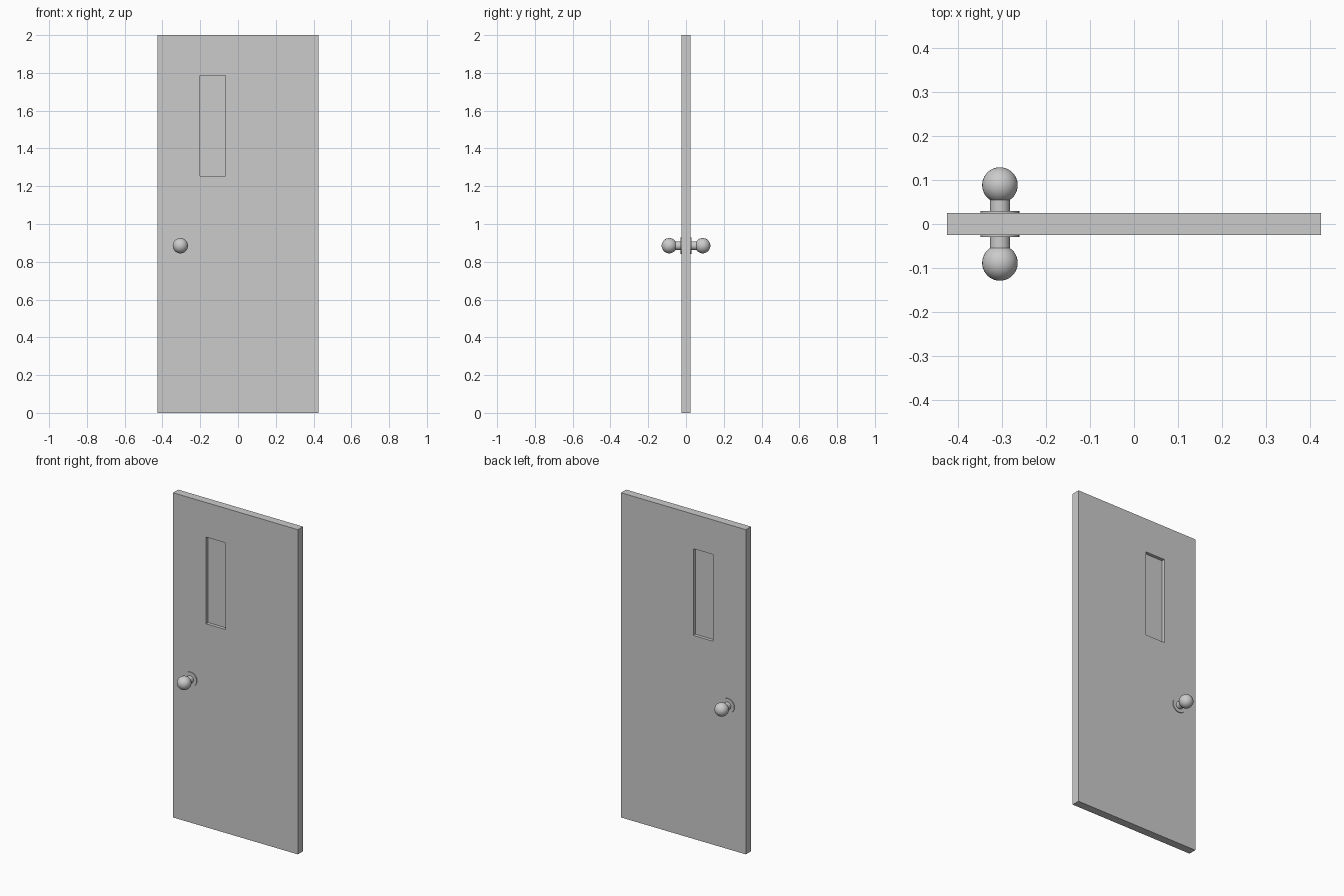
import bpy, bmesh
from math import sin, cos, pi, radians
from mathutils import Matrix

if "Cube" in bpy.data.objects:
    bpy.data.objects.remove(bpy.data.objects["Cube"])

WIN_X, WIN_Z = (-0.2, -0.067), (1.253, 1.787)
KNOB_X, KNOB_Z = -0.305, 0.885


def box(name, xr, yr, zr):
    bpy.ops.mesh.primitive_cube_add(
        size=1, location=[(a + b) / 2 for a, b in (xr, yr, zr)])
    ob = bpy.context.object
    ob.name = name
    ob.scale = [b - a for a, b in (xr, yr, zr)]
    bpy.ops.object.transform_apply(location=False, rotation=False, scale=True)
    return ob


def lathe_knob(name, profile, side, steps=32):
    """Revolve (radius, depth) points around the y axis."""
    bm = bmesh.new()
    verts = [bm.verts.new((r, d, 0)) for r, d in profile]
    edges = [bm.edges.new(p) for p in zip(verts, verts[1:])]
    bmesh.ops.spin(bm, geom=verts + edges, cent=(0, 0, 0), axis=(0, 1, 0),
                   angle=2 * pi, steps=steps)
    bmesh.ops.remove_doubles(bm, verts=bm.verts, dist=1e-5)
    if side < 0:
        bm.transform(Matrix.Rotation(pi, 4, 'Z'))
    bmesh.ops.recalc_face_normals(bm, faces=bm.faces)
    me = bpy.data.meshes.new(name)
    bm.to_mesh(me)
    bm.free()
    ob = bpy.data.objects.new(name, me)
    ob.location = (KNOB_X, 0, KNOB_Z)
    bpy.context.collection.objects.link(ob)
    bpy.ops.object.select_all(action='DESELECT')
    ob.select_set(True)
    bpy.context.view_layer.objects.active = ob
    bpy.ops.object.shade_smooth_by_angle(angle=radians(35))
    return ob


# door slab with a cut-out window
door = box("door_slab", (-0.425, 0.425), (-0.025, 0.025), (0, 2))
cutter = box("window_cutter", WIN_X, (-0.1, 0.1), WIN_Z)
cut = door.modifiers.new("window_opening", 'BOOLEAN')
cut.operation, cut.solver, cut.object = 'DIFFERENCE', 'EXACT', cutter
bpy.context.view_layer.objects.active = door
bpy.ops.object.modifier_apply(modifier=cut.name)
bpy.data.objects.remove(cutter, do_unlink=True)

# recessed window pane
box("window_pane", WIN_X, (-0.005, 0.005), WIN_Z)

# knobs: rosette plate, neck and ball on both faces
BALL_R, BALL_Y, NECK_R = 0.0405, 0.0885, 0.023
profile = [(0, 0.024), (0.044, 0.024), (0.044, 0.030), (NECK_R, 0.030),
           (NECK_R, 0.055)]
start = math_start = pi - 0.604
profile += [(BALL_R * sin(start * (1 - i / 16)),
             BALL_Y + BALL_R * cos(start * (1 - i / 16))) for i in range(16)]
profile.append((0, BALL_Y + BALL_R))
for label, side in (("front", -1), ("back", 1)):
    lathe_knob(label + "_knob", profile, side)
